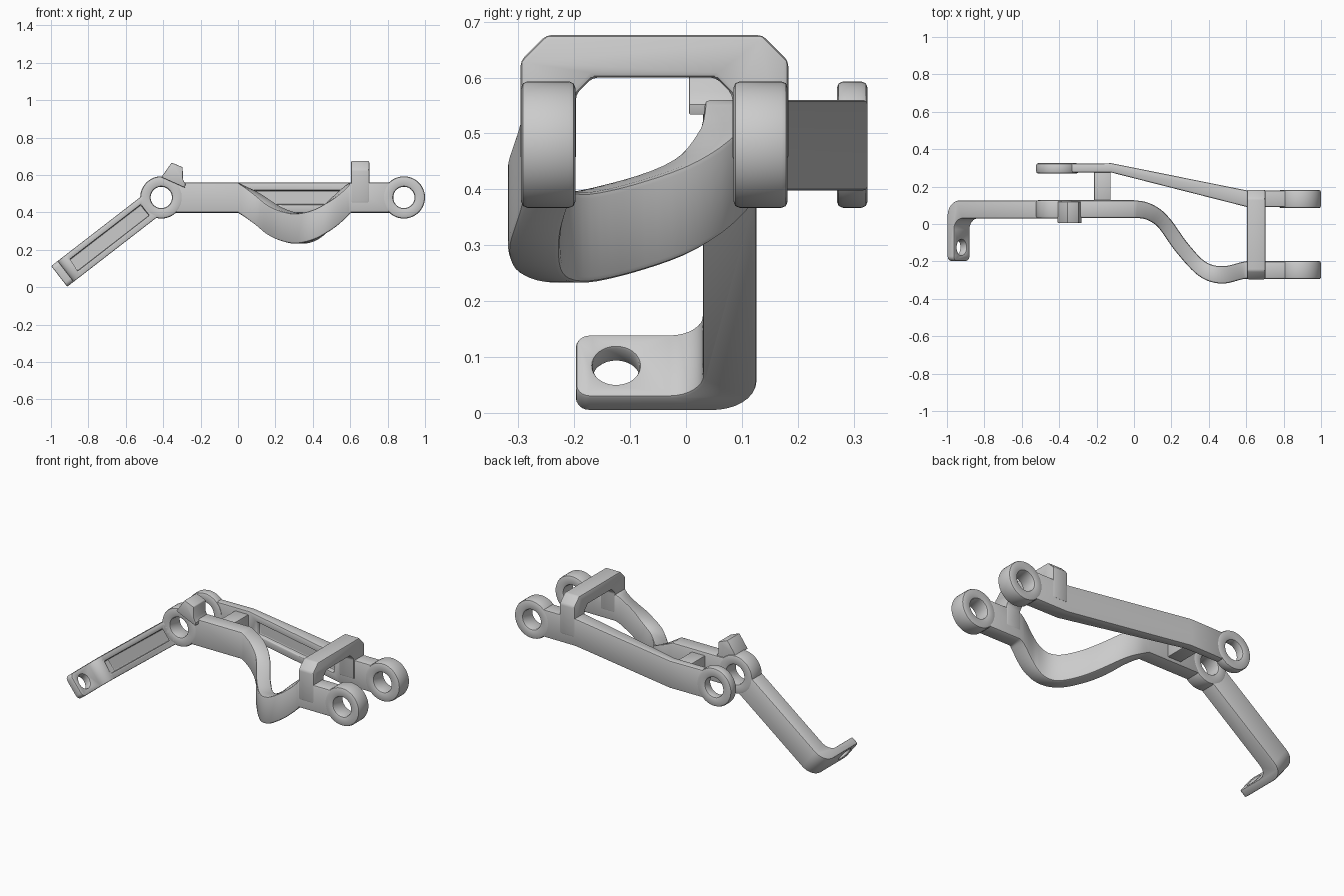
import bpy, bmesh
from math import sin, cos, pi, atan2, hypot
from mathutils import Vector

if "Cube" in bpy.data.objects:
    bpy.data.objects.remove(bpy.data.objects["Cube"])

MID = 0.48            # height of the pivot axis
LINK_TILT = -0.658    # tilt of the lower link about y


def make(name, bm, bevel=0.008, cutters=(), loc=(0, 0, 0), rot=(0, 0, 0)):
    """Turn a bmesh into a finished object: cut, bevel, smooth by angle."""
    bmesh.ops.recalc_face_normals(bm, faces=bm.faces)
    me = bpy.data.meshes.new(name)
    bm.to_mesh(me)
    bm.free()
    ob = bpy.data.objects.new(name, me)
    bpy.context.collection.objects.link(ob)
    ob.location, ob.rotation_euler = loc, rot
    bpy.context.view_layer.update()
    bpy.ops.object.select_all(action='DESELECT')
    bpy.context.view_layer.objects.active = ob
    ob.select_set(True)
    for c in cutters:
        m = ob.modifiers.new("cut", 'BOOLEAN')
        m.operation, m.object, m.solver = 'DIFFERENCE', c, 'EXACT'
        bpy.ops.object.modifier_apply(modifier=m.name)
    if bevel:
        m = ob.modifiers.new("bevel", 'BEVEL')
        m.width, m.segments, m.limit_method, m.angle_limit = bevel, 2, 'ANGLE', 0.7
        bpy.ops.object.modifier_apply(modifier=m.name)
    bpy.ops.object.shade_smooth_by_angle(angle=0.6)
    for c in cutters:
        bpy.data.objects.remove(c)
    return ob


def prism(pts, axis, a, b):
    """Extrude a 2D outline along the given axis from a to b."""
    place = {'x': lambda p, d: (d, p[0], p[1]),
             'y': lambda p, d: (p[0], d, p[1]),
             'z': lambda p, d: (p[0], p[1], d)}[axis]
    bm = bmesh.new()
    lo = [bm.verts.new(place(p, a)) for p in pts]
    hi = [bm.verts.new(place(p, b)) for p in pts]
    n = len(pts)
    bm.faces.new(lo)
    bm.faces.new(hi[::-1])
    for i in range(n):
        j = (i + 1) % n
        bm.faces.new((lo[i], hi[i], hi[j], lo[j]))
    return bm


def arc(cx, cy, r, a0, a1, n=8):
    return [(cx + r * cos(a0 + (a1 - a0) * i / n), cy + r * sin(a0 + (a1 - a0) * i / n))
            for i in range(n + 1)]


def eye(name, x, y0, y1, r=0.113, hole=0.057, n=48):
    """Pivot ring with its axis along y."""
    bm = bmesh.new()
    loops = [[bm.verts.new((x + q * cos(2 * pi * i / n), y, MID + q * sin(2 * pi * i / n)))
              for i in range(n)] for q, y in ((r, y0), (r, y1), (hole, y1), (hole, y0))]
    for k in range(4):
        p, q = loops[k], loops[(k + 1) % 4]
        for i in range(n):
            j = (i + 1) % n
            bm.faces.new((p[i], p[j], q[j], q[i]))
    return make(name, bm, 0.011)


def spline(pts, x):
    """Smooth cubic value at x through (x, value) points."""
    def slope(i):
        a, b = pts[max(i - 1, 0)], pts[min(i + 1, len(pts) - 1)]
        return (b[1] - a[1]) / (b[0] - a[0])
    i = max(k for k in range(len(pts) - 1) if pts[k][0] <= x + 1e-9)
    (x0, y0), (x1, y1) = pts[i], pts[i + 1]
    h = x1 - x0
    t = (x - x0) / h
    return ((2*t**3 - 3*t*t + 1) * y0 + (t**3 - 2*t*t + t) * h * slope(i)
            + (3*t*t - 2*t**3) * y1 + (t**3 - t*t) * h * slope(i + 1))


# pivot eyes
eye("front_left_eye", -0.41, 0.03, 0.128)
eye("back_left_eye", -0.41, 0.27, 0.325)
eye("front_right_eye", 0.887, -0.295, -0.198)
eye("back_right_eye", 0.887, 0.085, 0.182)

# back arm with a long pocket on its inner slanted face
a, b = Vector((-0.12, 0.275)), Vector((0.6, 0.092))
d = (b - a).normalized()
nrm = Vector((-d.y, d.x))
p, q = a + d * 0.06, b - d * 0.05
slot = make("back_arm_cutter", prism([p - nrm * 0.03, q - nrm * 0.03, q + nrm * 0.028,
                                      p + nrm * 0.022], 'z', MID - 0.038, MID + 0.038), 0)
slot.hide_render = True
make("back_arm", prism([(-0.34, 0.322), (-0.12, 0.325), (0.6, 0.18), (0.817, 0.18), (0.817, 0.09),
                        (0.6, 0.092), (-0.12, 0.275), (-0.34, 0.275)], 'z', 0.398, 0.56),
     0.008, [slot])

# front arm: straight, swept sideways and dipping, straight again
PLAN = [(-0.1, 0.08), (0, 0.08), (0.08, 0.065), (0.155, 0.012), (0.255, -0.125),
        (0.365, -0.24), (0.47, -0.272), (0.6, -0.246), (0.7, -0.246)]
DIP = [(0, 0), (0.1, -0.058), (0.19, -0.122), (0.26, -0.153), (0.335, -0.166),
       (0.42, -0.143), (0.5, -0.088), (0.6, 0)]
N = 36
stations = [(-0.34, 0.08, 0, 0)]
for i in range(N + 1):
    x = 0.6 * i / N
    dy = (spline(PLAN, x + 0.004) - spline(PLAN, x - 0.004)) / 0.008
    stations.append((x, spline(PLAN, x), spline(DIP, x), 0 if i in (0, N) else dy))
stations.append((0.817, -0.246, 0, 0))
bm = bmesh.new()
rings = []
for x, y, z, s in stations:
    L = hypot(1, s)
    h = 0.047 - 0.008 * min(1, abs(s))
    ox, oy = -s / L * h, h / L
    rings.append([bm.verts.new((x + k * ox, y + k * oy, MID + z + w))
                  for k, w in ((-1, -0.081), (1, -0.081), (1, 0.08), (-1, 0.08))])
for r0, r1 in zip(rings, rings[1:]):
    for k in range(4):
        m = (k + 1) % 4
        bm.faces.new((r0[k], r0[m], r1[m], r1[k]))
bm.faces.new(rings[0])
bm.faces.new(rings[-1])
make("front_arm", bm, 0.01)

# raised bridge joining both arms on the right
make("bridge", prism([(-0.296, 0.45), (-0.296, 0.63), (-0.25, 0.676), (0.137, 0.676), (0.183, 0.63),
                      (0.183, 0.45), (0.083, 0.45), (0.083, 0.57), (0.053, 0.6), (-0.167, 0.6),
                      (-0.197, 0.57), (-0.197, 0.45)], 'x', 0.604, 0.702), 0.009)

# short spacer between the arms on the left
make("spacer", prism([(-0.213, 0.12), (-0.125, 0.12), (-0.125, 0.29), (-0.213, 0.29)],
                     'z', 0.42, 0.54), 0.004)

# stop tab above the front left eye
make("stop_tab", prism([(-0.41, 0.588), (-0.355, 0.666), (-0.296, 0.642), (-0.294, 0.575),
                        (-0.281, 0.552), (-0.284, 0.532)], 'y', 0.005, 0.12), 0.004)

# lower link with a bent end flange, in its own frame with the eye at the origin
place = dict(loc=(-0.41, 0, MID), rot=(0, LINK_TILT, 0))
outline = ([(-0.07, 0.03), (-0.07, 0.126)] + arc(-0.61, 0.046, 0.08, pi / 2, pi)
           + [(-0.69, -0.197), (-0.645, -0.197)] + arc(-0.585, -0.03, 0.06, pi, pi / 2))
bm = prism(outline, 'z', -0.07, 0.07)
tips = [e for e in bm.edges if all(v.co.y < -0.19 for v in e.verts)
        and abs(e.verts[0].co.x - e.verts[1].co.x) > 0.03]
bmesh.ops.bevel(bm, geom=tips, offset=0.025, segments=5, profile=0.5, affect='EDGES')
hole = make("flange_hole_cutter", prism(arc(-0.125, 0, 0.042, 0, 2 * pi * 31 / 32, 31),
                                        'x', -0.75, -0.6), 0, **place)
pocket = make("link_pocket_cutter", prism([(-0.595, -0.037), (-0.11, -0.037), (-0.11, 0.037),
                                           (-0.595, 0.037)], 'y', -0.02, 0.07), 0, **place)
hole.hide_render = pocket.hide_render = True
make("lower_link", bm, 0.006, [hole, pocket], **place)
